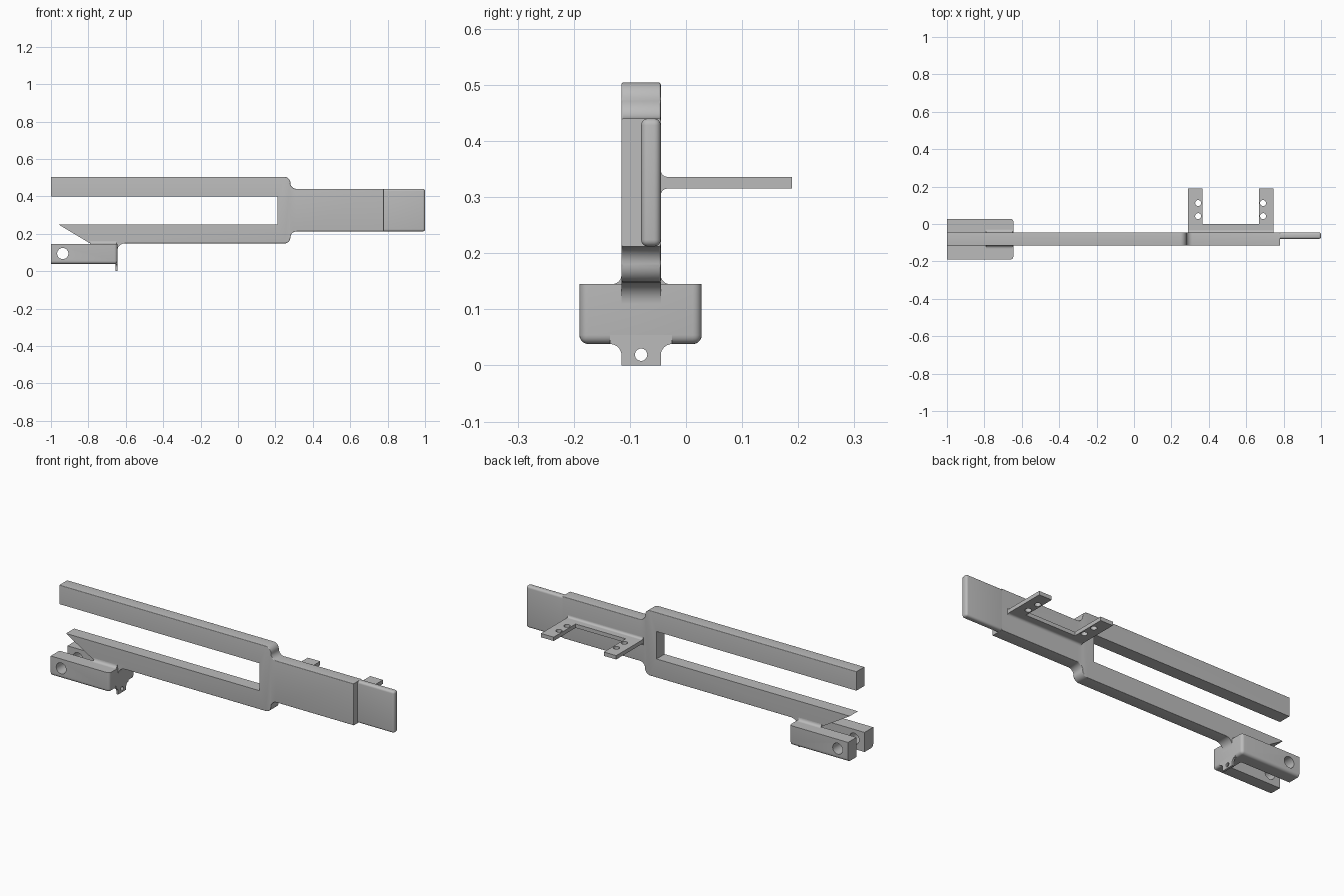
import bpy, bmesh
from math import cos, sin, pi, radians

cube = bpy.data.objects.get("Cube")
if cube:
    bpy.data.objects.remove(cube, do_unlink=True)

mat = bpy.data.materials.new("plain grey")
mat.use_nodes = True
grey = (0.5, 0.5, 0.5, 1)
mat.diffuse_color = grey
mat.node_tree.nodes["Principled BSDF"].inputs["Base Color"].default_value = grey

FRONT, BACK = -0.115, -0.045      # faces of the main plate
BOTTOM, TOP = 0.212, 0.44         # edges of the wide plate


def arc(cu, cv, r, a0, a1, n=8):
    """Points on an arc, angles in degrees."""
    angles = [radians(a0 + (a1 - a0) * i / n) for i in range(n + 1)]
    return [(cu + r * cos(a), cv + r * sin(a)) for a in angles]


def prism(name, pts, axis, lo, hi, bevel=0, rule=None):
    """Extrude a profile along an axis and round the edges chosen by the rule."""
    place = {"x": lambda u, v, t: (t, u, v),
             "y": lambda u, v, t: (u, t, v),
             "z": lambda u, v, t: (u, v, t)}[axis]
    bm = bmesh.new()
    a = [bm.verts.new(place(u, v, lo)) for u, v in pts]
    b = [bm.verts.new(place(u, v, hi)) for u, v in pts]
    bm.faces.new(a)
    bm.faces.new(b[::-1])
    for i in range(len(pts)):
        j = (i + 1) % len(pts)
        bm.faces.new((a[j], a[i], b[i], b[j]))
    bmesh.ops.recalc_face_normals(bm, faces=bm.faces)
    if bevel:
        edges = [e for e in bm.edges
                 if rule is None or rule((e.verts[0].co + e.verts[1].co) / 2,
                                         e.verts[0].co - e.verts[1].co)]
        bmesh.ops.bevel(bm, geom=edges, offset=bevel, segments=5,
                        profile=0.5, affect="EDGES", clamp_overlap=True)
    mesh = bpy.data.meshes.new(name)
    bm.to_mesh(mesh)
    bm.free()
    mesh.materials.append(mat)
    obj = bpy.data.objects.new(name, mesh)
    bpy.context.collection.objects.link(obj)
    return obj


def rect(u0, u1, v0, v1):
    return [(u0, v0), (u1, v0), (u1, v1), (u0, v1)]


def activate(obj):
    bpy.ops.object.select_all(action="DESELECT")
    obj.select_set(True)
    bpy.context.view_layer.objects.active = obj


def cut(obj, cutters):
    for c in cutters:
        c.hide_render = True
        activate(obj)
        mod = obj.modifiers.new("cut", "BOOLEAN")
        mod.operation = "DIFFERENCE"
        mod.solver = "EXACT"
        mod.object = c
        bpy.ops.object.modifier_apply(modifier=mod.name)
        bpy.data.objects.remove(c, do_unlink=True)


def hole(u, v, r, axis, lo, hi):
    return prism("hole_cutter", arc(u, v, r, 0, 345, 23), axis, lo, hi)


# Forked plate: two prongs joined by a wide plate with stepped shoulders
fork_profile = ([(-1, 0.4), (0.21, 0.4), (0.21, 0.25), (-0.96, 0.25), (-0.79, 0.148)]
                + arc(0.248, 0.18, 0.032, -90, 0)
                + arc(0.312, 0.18, 0.032, 180, 90)
                + [(0.78, BOTTOM), (0.78, TOP)]
                + arc(0.312, 0.472, 0.032, 270, 180)
                + arc(0.248, 0.472, 0.032, 0, 90)
                + [(-1, 0.504)])


def outer_edge(m, d):
    if abs(d.y) > 0.001 or m.x < -0.99:
        return False
    if m.x < 0.22 and 0.16 < m.z < 0.41:
        return False
    return not (m.x > 0.779 and m.y > -0.08)


fork = prism("forked_plate", fork_profile, "y", FRONT, BACK, 0.013, outer_edge)

# Thin end of the plate, flush with the back
tip = prism("thin_end_plate", rect(0.74, 1, BOTTOM, TOP), "y", -0.08, BACK, 0.012)

# Clevis block with rounded underside, open slot and cross pin hole
clevis = prism("clevis", rect(-1, -0.645, -0.19, 0.028), "z", 0.038, 0.145, 0.016,
               lambda m, d: (m.z < 0.039 and m.x > -0.99)
               or (m.x > -0.646 and abs(d.z) > 0.05))
cut(clevis, [prism("slot_cutter", rect(-1.1, -0.7, FRONT, BACK), "z", 0, 0.2),
             hole(-0.937, 0.094, 0.03, "y", -0.3, 0.3)])

# Neck joining the lower prong to the clevis
neck = prism("clevis_neck", [(-0.7, 0.17), (-0.7, 0.1), (-0.645, 0.1)]
             + arc(-0.607, 0.11, 0.038, 180, 90) + [(-0.607, 0.17)],
             "y", FRONT, BACK)
fillets = [neck]
for side, y in ((-1, FRONT), (1, BACK)):
    r = 0.016
    pts = [(y - side * 0.002, 0.143), (y + side * r, 0.143)]
    pts += [(y + side * (r - r * sin(a)), 0.145 + r - r * cos(a))
            for a in [i * pi / 12 for i in range(7)]]
    pts.append((y - side * 0.002, 0.145 + r))
    fillets.append(prism("neck_fillet", pts, "x", -0.79, -0.65))

# Drilled tab under the clevis, flaring into its underside
tab = prism("drilled_tab", [(FRONT, 0), (BACK, 0)]
            + arc(BACK + 0.02, 0.018, 0.02, 180, 90)
            + [(BACK + 0.02, 0.06), (FRONT - 0.02, 0.06)]
            + arc(FRONT - 0.02, 0.018, 0.02, 90, 0),
            "x", -0.656, -0.645)
cut(tab, [hole(-0.08, 0.019, 0.011, "x", -0.8, -0.5)])

# Two-armed mounting bracket on the back
bracket = prism("mounting_bracket",
                [(0.29, -0.06), (0.745, -0.06), (0.745, 0.189), (0.668, 0.189),
                 (0.668, 0), (0.365, 0), (0.365, 0.189), (0.29, 0.189)],
                "z", 0.315, 0.336)
cut(bracket, [hole(x, y, 0.016, "z", 0.2, 0.5)
              for x in (0.343, 0.69) for y in (0.042, 0.112)])
root = prism("bracket_fillet", [(-0.06, 0.302)]
             + arc(-0.033, 0.303, 0.012, 180, 90)
             + arc(-0.033, 0.348, 0.012, 270, 180) + [(-0.06, 0.349)],
             "x", 0.29, 0.745)

for obj in [fork, tip, clevis, tab, bracket, root] + fillets:
    activate(obj)
    bpy.ops.object.shade_smooth_by_angle(angle=radians(30))
